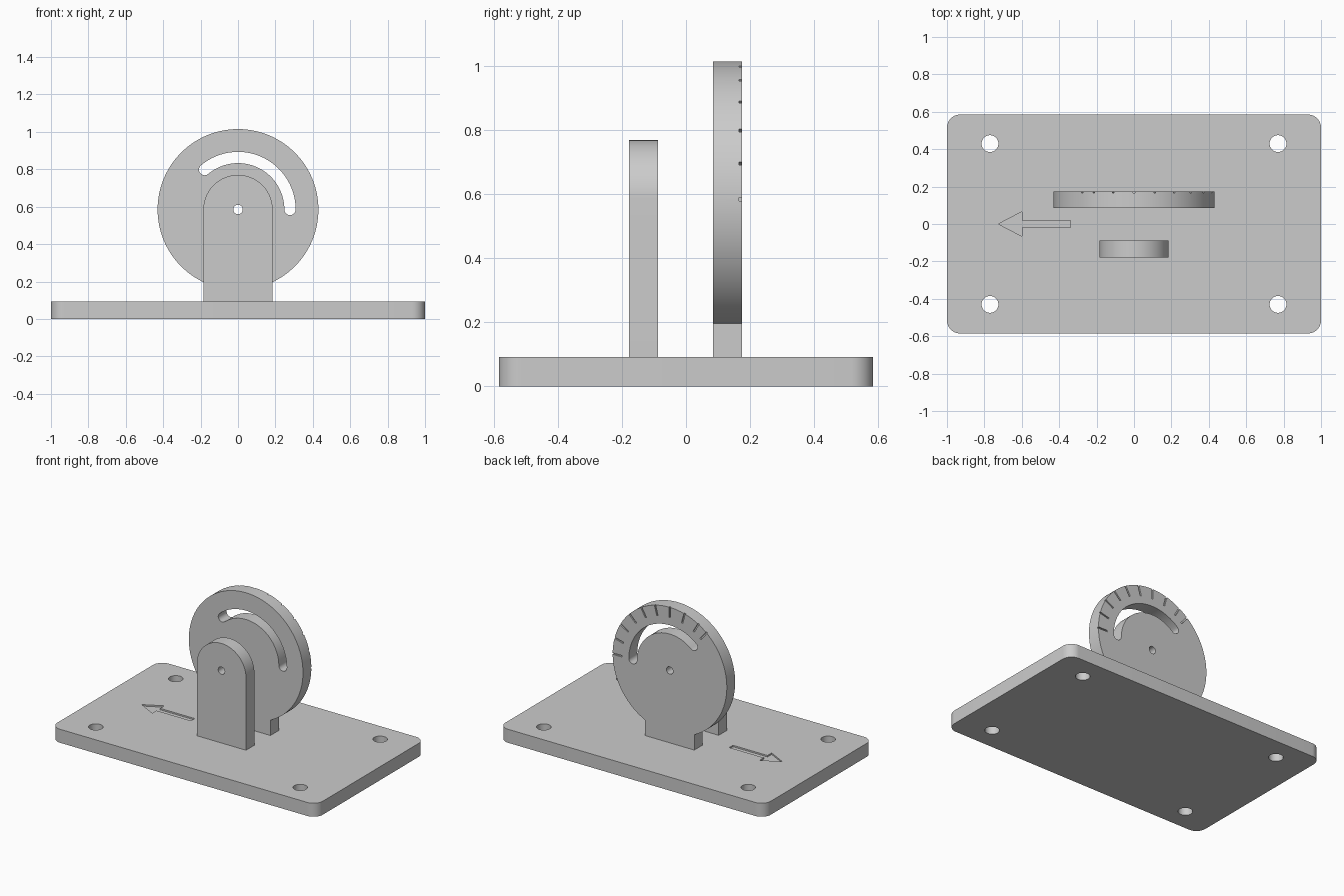
import bpy
import bmesh
from math import sin, cos, radians, acos, degrees
from mathutils import Matrix

if "Cube" in bpy.data.objects:
    bpy.data.objects.remove(bpy.data.objects["Cube"], do_unlink=True)

BASE_TOP = 0.092
PIVOT = (0, 0.585)
POST_R, DISC_R = 0.185, 0.43
UPRIGHT = Matrix.Rotation(radians(90), 4, "X")   # profile y becomes z

grey = bpy.data.materials.new("plain_grey")
grey.use_nodes = True
colour = (0.6, 0.6, 0.6, 1)
grey.diffuse_color = colour
grey.node_tree.nodes["Principled BSDF"].inputs["Base Color"].default_value = colour


def arc(centre, r, start, end, steps):
    """Points along an arc, angles in degrees."""
    angles = [radians(start + (end - start) * i / steps) for i in range(steps + 1)]
    return [(centre[0] + r * cos(a), centre[1] + r * sin(a)) for a in angles]


def circle(centre, r, steps=32):
    return arc(centre, r, 0, 360, steps)[:-1]


def prism(name, outline, low, high, upright=False):
    """Extrude an outline along z, or along y when upright."""
    bm = bmesh.new()
    if upright:
        low, high = -high, -low
    face = bm.faces.new([bm.verts.new((x, y, low)) for x, y in outline])
    extruded = bmesh.ops.extrude_face_region(bm, geom=[face])["geom"]
    top = [v for v in extruded if isinstance(v, bmesh.types.BMVert)]
    bmesh.ops.translate(bm, verts=top, vec=(0, 0, high - low))
    if upright:
        bm.transform(UPRIGHT)
    bmesh.ops.recalc_face_normals(bm, faces=bm.faces)
    mesh = bpy.data.meshes.new(name)
    bm.to_mesh(mesh)
    bm.free()
    mesh.materials.append(grey)
    obj = bpy.data.objects.new(name, mesh)
    bpy.context.collection.objects.link(obj)
    return obj


def carve(target, cutters):
    """Cut every cutter from the target, then shade it."""
    bpy.context.view_layer.objects.active = target
    for cutter in cutters:
        mod = target.modifiers.new("cut", "BOOLEAN")
        mod.operation = "DIFFERENCE"
        mod.solver = "EXACT"
        mod.object = cutter
        bpy.ops.object.modifier_apply(modifier=mod.name)
        bpy.data.objects.remove(cutter, do_unlink=True)
    bpy.ops.object.select_all(action="DESELECT")
    target.select_set(True)
    bpy.ops.object.shade_smooth_by_angle(angle=radians(30))


# Base plate with rounded corners, mounting holes and an engraved arrow
outline = []
for i, (sx, sy) in enumerate([(1, 1), (-1, 1), (-1, -1), (1, -1)]):
    outline += arc((sx * 0.93, sy * 0.515), 0.07, i * 90, i * 90 + 90, 10)
base = prism("base_plate", outline, 0, BASE_TOP)
cutters = [prism("mounting_hole", circle((x, y), 0.045), -0.1, 0.2)
           for x in (-0.77, 0.77) for y in (-0.43, 0.43)]
half = [(-0.34, 0.02), (-0.6, 0.02), (-0.6, 0.065)]
arrow = half + [(-0.725, 0)] + [(x, -y) for x, y in reversed(half)]
cutters.append(prism("arrow_recess", arrow, BASE_TOP - 0.01, 0.2))
carve(base, cutters)

# Front post with a round top and pivot hole
outline = [(-POST_R, BASE_TOP), (POST_R, BASE_TOP)] + arc(PIVOT, POST_R, 0, 180, 40)
post = prism("front_post", outline, -0.178, -0.088, True)
carve(post, [prism("pivot_hole", circle(PIVOT, 0.025), -0.3, 0, True)])

# Dial disc on a short foot
side = degrees(acos(POST_R / DISC_R))
outline = [(-POST_R, BASE_TOP), (POST_R, BASE_TOP)]
outline += arc(PIVOT, DISC_R, -side, 180 + side, 110)
dial = prism("dial_disc", outline, 0.085, 0.175, True)

# Curved slot with round ends
SLOT_R, SLOT_W, SLOT_END = 0.278, 0.03, 130
end = arc(PIVOT, SLOT_R, 0, SLOT_END, 1)[1]
slot = arc(PIVOT, SLOT_R + SLOT_W, 0, SLOT_END, 48)
slot += arc(end, SLOT_W, SLOT_END, SLOT_END + 180, 12)[1:-1]
slot += arc(PIVOT, SLOT_R - SLOT_W, SLOT_END, 0, 48)
slot += arc((SLOT_R, PIVOT[1]), SLOT_W, 180, 360, 12)[1:-1]
cutters = [prism("slot", slot, 0, 0.3, True),
           prism("pivot_hole", circle(PIVOT, 0.025), 0, 0.3, True)]

# Scale marks engraved in the back of the disc
for angle in [*range(0, 121, 15), SLOT_END]:
    a = radians(angle)
    mark = [(PIVOT[0] + r * cos(a) - w * sin(a), PIVOT[1] + r * sin(a) + w * cos(a))
            for r, w in [(0.36, -0.005), (0.45, -0.005), (0.45, 0.005), (0.36, 0.005)]]
    cutters.append(prism("scale_mark", mark, 0.166, 0.2, True))
carve(dial, cutters)
